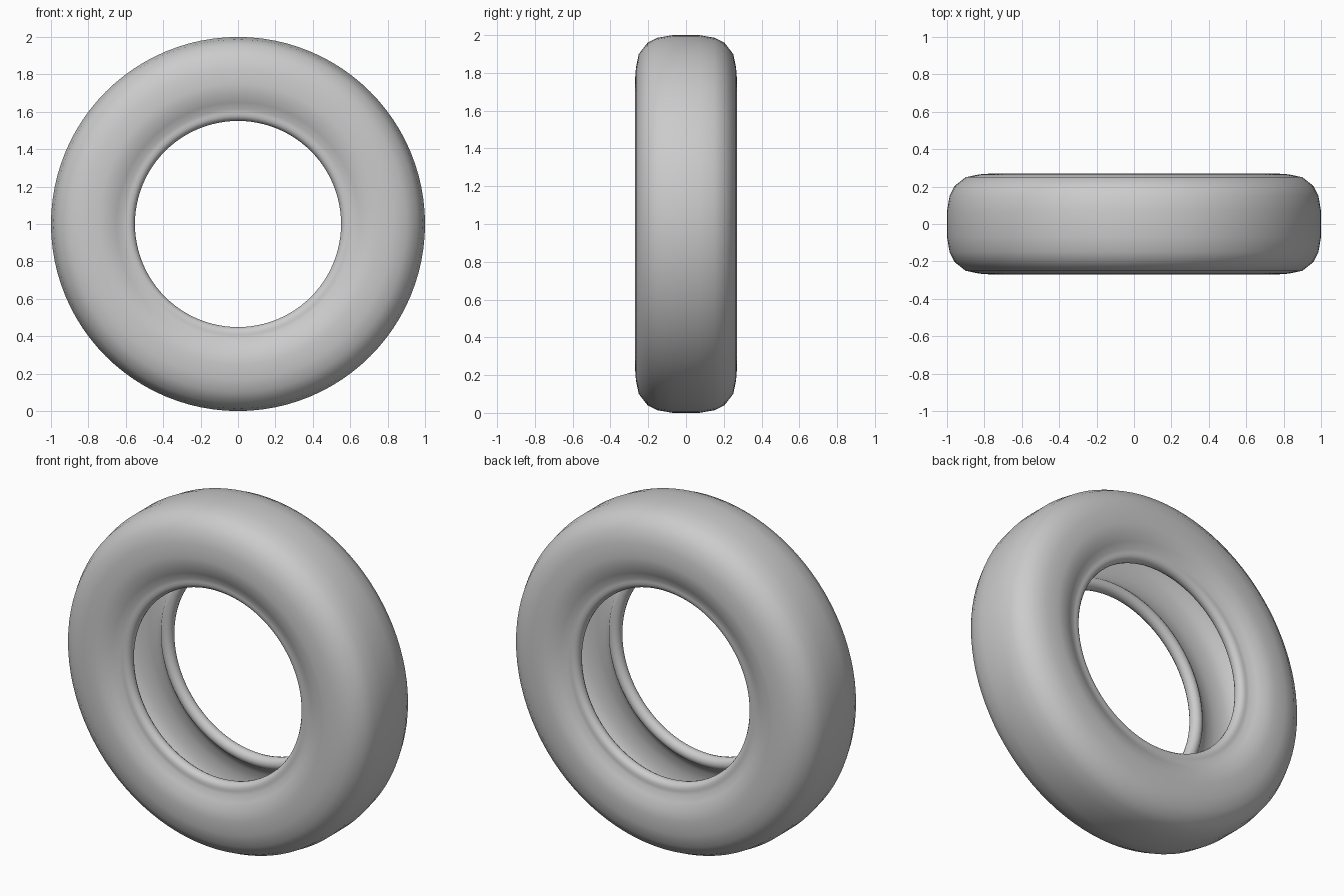
import bpy
import bmesh
from math import cos, sin, radians, tau
from mathutils import Matrix, Vector

cube = bpy.data.objects.get("Cube")
if cube:
    bpy.data.objects.remove(cube, do_unlink=True)

# Plain grey rubber
rubber = bpy.data.materials.new("grey_rubber")
rubber.use_nodes = True
grey = (0.6, 0.6, 0.6, 1)
rubber.diffuse_color = grey
rubber.node_tree.nodes["Principled BSDF"].inputs["Base Color"].default_value = grey

SEGMENTS = 96
BEAD_R, BEAD_Y, BEAD_SIZE = 0.587, 0.187, 0.036

# Half cross-section as (radius, y): tread and sidewall, bead, inner lining
outside = [(1.0, 0.07), (0.986, 0.15), (0.96, 0.203), (0.9, 0.25),
           (0.83, 0.265), (0.75, 0.271), (0.7, 0.264), (0.65, 0.244), (0.615, 0.224)]
bead = [(BEAD_R + BEAD_SIZE * cos(radians(a)), BEAD_Y + BEAD_SIZE * sin(radians(a)))
        for a in range(80, 321, 24)]
lining = [(0.635, 0.19), (0.68, 0.215), (0.75, 0.228), (0.83, 0.222),
          (0.89, 0.2), (0.93, 0.15), (0.95, 0.07)]
half = outside + bead + lining
profile = half + [(r, -y) for r, y in reversed(half)]

# Hollow tyre: rings of the cross-section swept around the axle
bm = bmesh.new()
rings = []
for i in range(SEGMENTS):
    turn = Matrix.Rotation(tau * i / SEGMENTS, 4, 'Y')
    rings.append([bm.verts.new(turn @ Vector((0, y, r)) + Vector((0, 0, 1)))
                  for r, y in profile])
for i, ring in enumerate(rings):
    after = rings[(i + 1) % SEGMENTS]
    for j in range(len(profile)):
        k = (j + 1) % len(profile)
        bm.faces.new((ring[j], ring[k], after[k], after[j]))
bmesh.ops.recalc_face_normals(bm, faces=bm.faces)

mesh = bpy.data.meshes.new("tyre")
bm.to_mesh(mesh)
bm.free()
mesh.materials.append(rubber)
tyre = bpy.data.objects.new("tyre", mesh)
bpy.context.collection.objects.link(tyre)

for obj in bpy.context.selected_objects:
    obj.select_set(False)
tyre.select_set(True)
bpy.context.view_layer.objects.active = tyre
bpy.ops.object.shade_smooth_by_angle(angle=radians(60))
